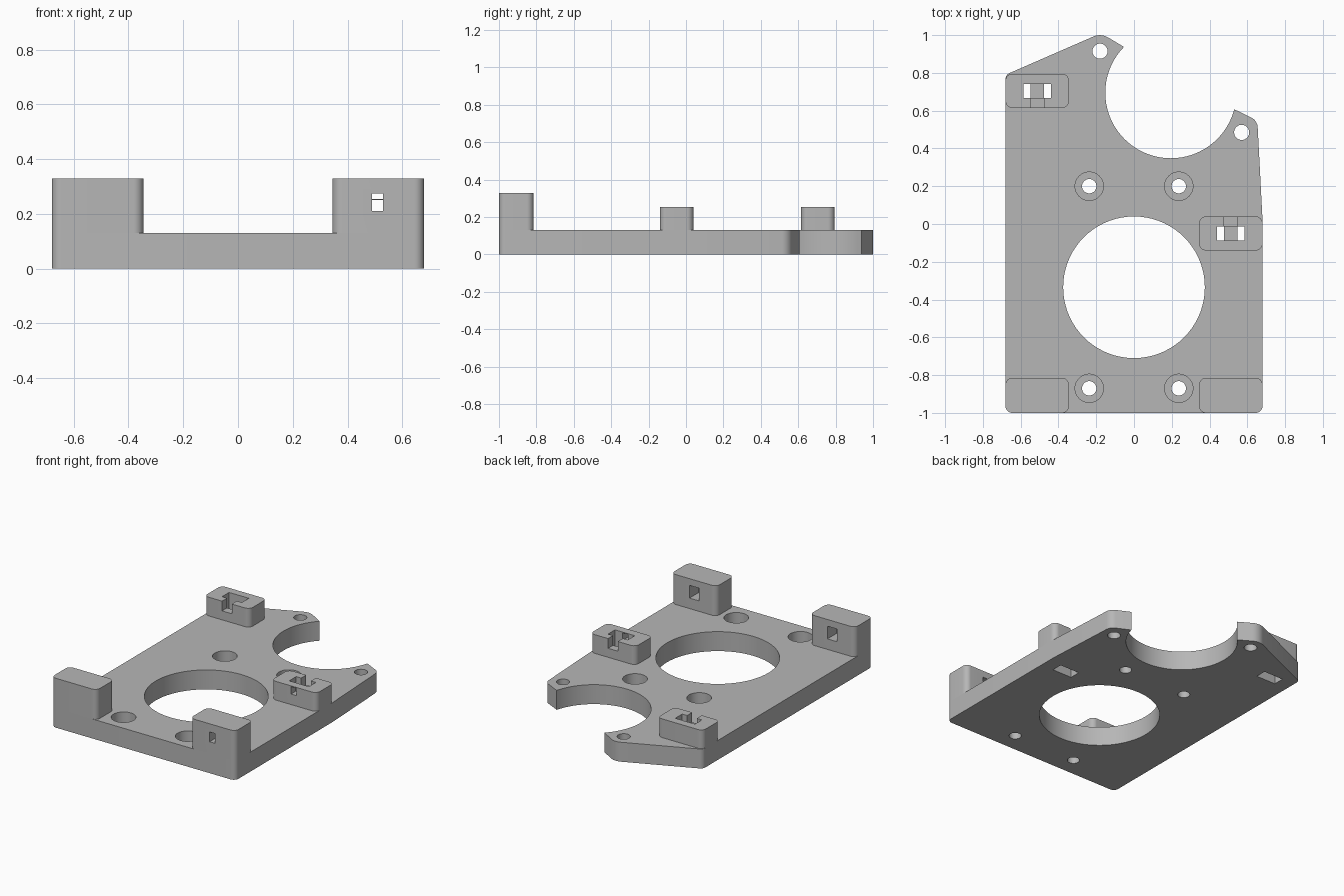
import bpy, bmesh, math
from mathutils import Vector

if "Cube" in bpy.data.objects:
    bpy.data.objects.remove(bpy.data.objects["Cube"])

grey = bpy.data.materials.new("plain grey")
grey.use_nodes = True
grey.diffuse_color = (0.47, 0.47, 0.47, 1)
grey.node_tree.nodes["Principled BSDF"].inputs["Base Color"].default_value = (0.47, 0.47, 0.47, 1)

PLATE_TOP = 0.13


def rounded(corners, steps=8):
    """Outline from (x, y, radius) corners, counter-clockwise."""
    out = []
    for i, (x, y, r) in enumerate(corners):
        p = Vector((x, y))
        a = (Vector(corners[i - 1][:2]) - p).normalized()
        b = (Vector(corners[(i + 1) % len(corners)][:2]) - p).normalized()
        if r == 0:
            out.append(p)
            continue
        half = a.angle(b) / 2
        centre = p + (a + b).normalized() * r / math.sin(half)
        start = p + a * r / math.tan(half) - centre
        end = p + b * r / math.tan(half) - centre
        for k in range(steps + 1):
            t = k / steps
            out.append(centre + (start * (1 - t) + end * t).normalized() * r)
    return out


def prism(name, outline, z0, z1):
    bm = bmesh.new()
    face = bm.faces.new([bm.verts.new((p[0], p[1], z0)) for p in outline])
    top = bmesh.ops.extrude_face_region(bm, geom=[face])["geom"]
    bmesh.ops.translate(bm, vec=(0, 0, z1 - z0),
                        verts=[v for v in top if isinstance(v, bmesh.types.BMVert)])
    bmesh.ops.recalc_face_normals(bm, faces=bm.faces)
    mesh = bpy.data.meshes.new(name)
    bm.to_mesh(mesh)
    bm.free()
    mesh.materials.append(grey)
    ob = bpy.data.objects.new(name, mesh)
    bpy.context.scene.collection.objects.link(ob)
    return ob


def block(name, x0, x1, y0, y1, z0, z1, r=0):
    return prism(name, rounded([(x0, y0, r), (x1, y0, r), (x1, y1, r), (x0, y1, r)]), z0, z1)


def disc(x, y, r, z0, z1, n=48):
    ring = [(x + r * math.cos(math.tau * i / n), y + r * math.sin(math.tau * i / n))
            for i in range(n)]
    return prism("cutter", ring, z0, z1)


def select(ob):
    bpy.ops.object.select_all(action='DESELECT')
    ob.select_set(True)
    bpy.context.view_layer.objects.active = ob


def cut(ob, cutter):
    cutter.hide_render = True
    select(ob)
    mod = ob.modifiers.new("cut", 'BOOLEAN')
    mod.operation = 'DIFFERENCE'
    mod.solver = 'EXACT'
    mod.object = cutter
    bpy.ops.object.modifier_apply(modifier=mod.name)
    bpy.data.objects.remove(cutter)


# Base plate with two pointed ears
plate = prism("base_plate", rounded([
    (-0.68, -1, 0.035), (0.68, -1, 0.035), (0.68, 0.03, 0), (0.653, 0.548, 0.06),
    (0.49, 0.627, 0), (-0.02, 0.918, 0), (-0.175, 1.01, 0.085), (-0.68, 0.79, 0.035)]),
    0, PLATE_TOP)

# Large openings, ear holes and counterbored screw holes
cut(plate, disc(0, -0.335, 0.375, -0.1, 0.3, 72))
cut(plate, disc(0.195, 0.695, 0.347, -0.1, 0.3, 72))
for x, y in ((-0.18, 0.915), (0.57, 0.485)):
    cut(plate, disc(x, y, 0.04, -0.1, 0.3))
for x in (-0.237, 0.237):
    for y in (-0.87, 0.2):
        cut(plate, disc(x, y, 0.038, -0.1, 0.3))
        cut(plate, disc(x, y, 0.075, 0.06, 0.3))

parts = [plate]

# Tall front posts with square pockets in the back
for side, s in (("left", 1), ("right", -1)):
    xs = sorted((s * 0.345, s * 0.68))
    post = block(f"front_{side}_post", *xs, -1, -0.815, PLATE_TOP, 0.33, 0.035)
    cut(post, block("cutter", s * 0.51 - 0.035, s * 0.51 + 0.035, -0.91, -0.7, 0.2, 0.285))
    if s == 1:
        cut(post, block("cutter", 0.49, 0.53, -1.1, -0.88, 0.21, 0.275))
    parts.append(post)

# Low posts, each with a slot through the plate, a bridge and a side slit
for name, s, y0, slit in (("middle_left", 1, -0.14, 1), ("back_right", -1, 0.615, -1)):
    y1 = y0 + 0.18
    cx, cy = s * 0.5125, (y0 + y1) / 2
    xs = sorted((s * 0.345, s * 0.68))
    post = block(name + "_post", *xs, y0, y1, PLATE_TOP, 0.255, 0.035)
    for ob in (post, plate):
        cut(ob, block("cutter", cx - 0.073, cx + 0.073, cy - 0.037, cy + 0.037, -0.1, 0.4))
    ys = sorted((cy, cy + slit * 0.2))
    cut(post, block("cutter", cx - 0.036, cx + 0.036, *ys, 0.19, 0.4))
    if s == 1:
        cut(post, block("cutter", 0.49, 0.53, y0 - 0.1, cy, 0.2, 0.25))
    parts.append(post)
    parts.append(block(name + "_bridge", cx - 0.036, cx + 0.036,
                       cy - 0.037, cy + 0.037, 0.07, 0.16))

for ob in parts:
    select(ob)
    bpy.ops.object.shade_smooth_by_angle(angle=math.radians(30))
